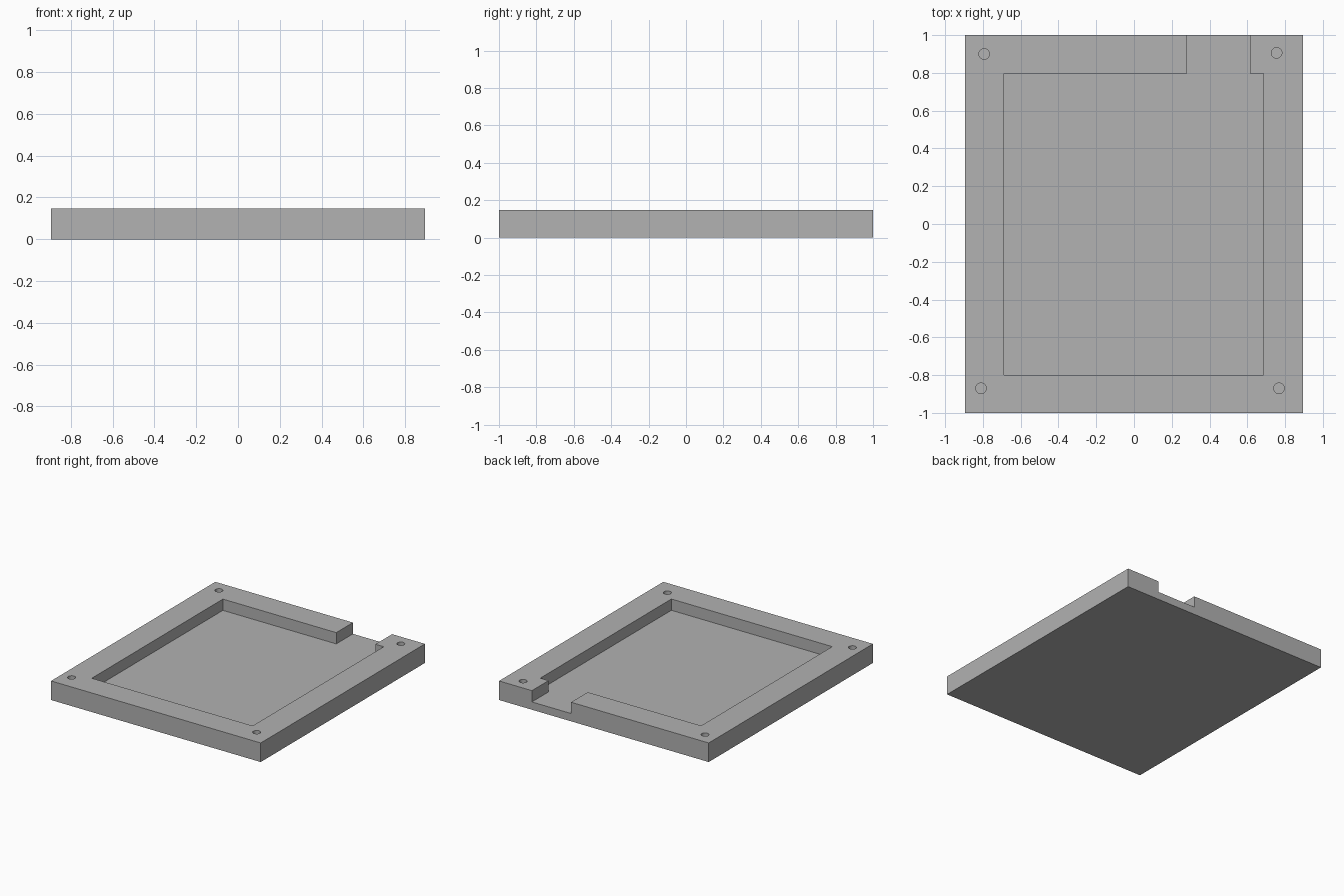
import bpy
import bmesh

cube = bpy.data.objects.get("Cube")
if cube:
    bpy.data.objects.remove(cube, do_unlink=True)

HEIGHT, FLOOR = 0.147, 0.06
HALF_X, HALF_Y = 0.894, 1.0

grey = bpy.data.materials.new("plain grey")
grey.use_nodes = True
grey.diffuse_color = (0.445, 0.445, 0.445, 1)
grey.node_tree.nodes["Principled BSDF"].inputs["Base Color"].default_value = grey.diffuse_color


def prism(name, outline, bottom, top):
    """Extrude a flat outline upwards into a closed solid."""
    bm = bmesh.new()
    base = bm.faces.new([bm.verts.new((x, y, bottom)) for x, y in outline])
    grown = bmesh.ops.extrude_face_region(bm, geom=[base], use_keep_orig=True)
    raised = [v for v in grown["geom"] if isinstance(v, bmesh.types.BMVert)]
    bmesh.ops.translate(bm, verts=raised, vec=(0, 0, top - bottom))
    bmesh.ops.recalc_face_normals(bm, faces=bm.faces)
    mesh = bpy.data.meshes.new(name)
    bm.to_mesh(mesh)
    bm.free()
    mesh.materials.append(grey)
    obj = bpy.data.objects.new(name, mesh)
    bpy.context.collection.objects.link(obj)
    return obj


def cut(target, cutter):
    """Subtract the cutter from the target, then discard it."""
    cutter.hide_render = True
    mod = target.modifiers.new("cut", 'BOOLEAN')
    mod.operation = 'DIFFERENCE'
    mod.solver = 'EXACT'
    mod.object = cutter
    bpy.context.view_layer.objects.active = target
    bpy.ops.object.modifier_apply(modifier=mod.name)
    bpy.data.objects.remove(cutter, do_unlink=True)


# Rectangular slab
tray = prism("tray", [(-HALF_X, -HALF_Y), (HALF_X, -HALF_Y),
                      (HALF_X, HALF_Y), (-HALF_X, HALF_Y)], 0, HEIGHT)

# Recess with a slot opening through the back wall
recess = [(-0.687, -0.8), (0.685, -0.8), (0.685, 0.797), (0.614, 0.797),
          (0.614, 1.1), (0.28, 1.1), (0.28, 0.797), (-0.687, 0.797)]
cut(tray, prism("recess_cutter", recess, FLOOR, HEIGHT + 0.1))

# Blind screw holes in the corners
for x, y in [(-0.793, 0.9), (0.755, 0.906), (-0.81, -0.87), (0.768, -0.87)]:
    bpy.ops.mesh.primitive_cylinder_add(vertices=32, radius=0.028, depth=0.2,
                                        location=(x, y, FLOOR + 0.1))
    hole = bpy.context.object
    hole.name = "hole_cutter"
    hole.data.materials.append(grey)
    cut(tray, hole)

# Smooth hole walls, crisp edges elsewhere
bpy.ops.object.select_all(action='DESELECT')
tray.select_set(True)
bpy.context.view_layer.objects.active = tray
bpy.ops.object.shade_smooth_by_angle(angle=0.5)
